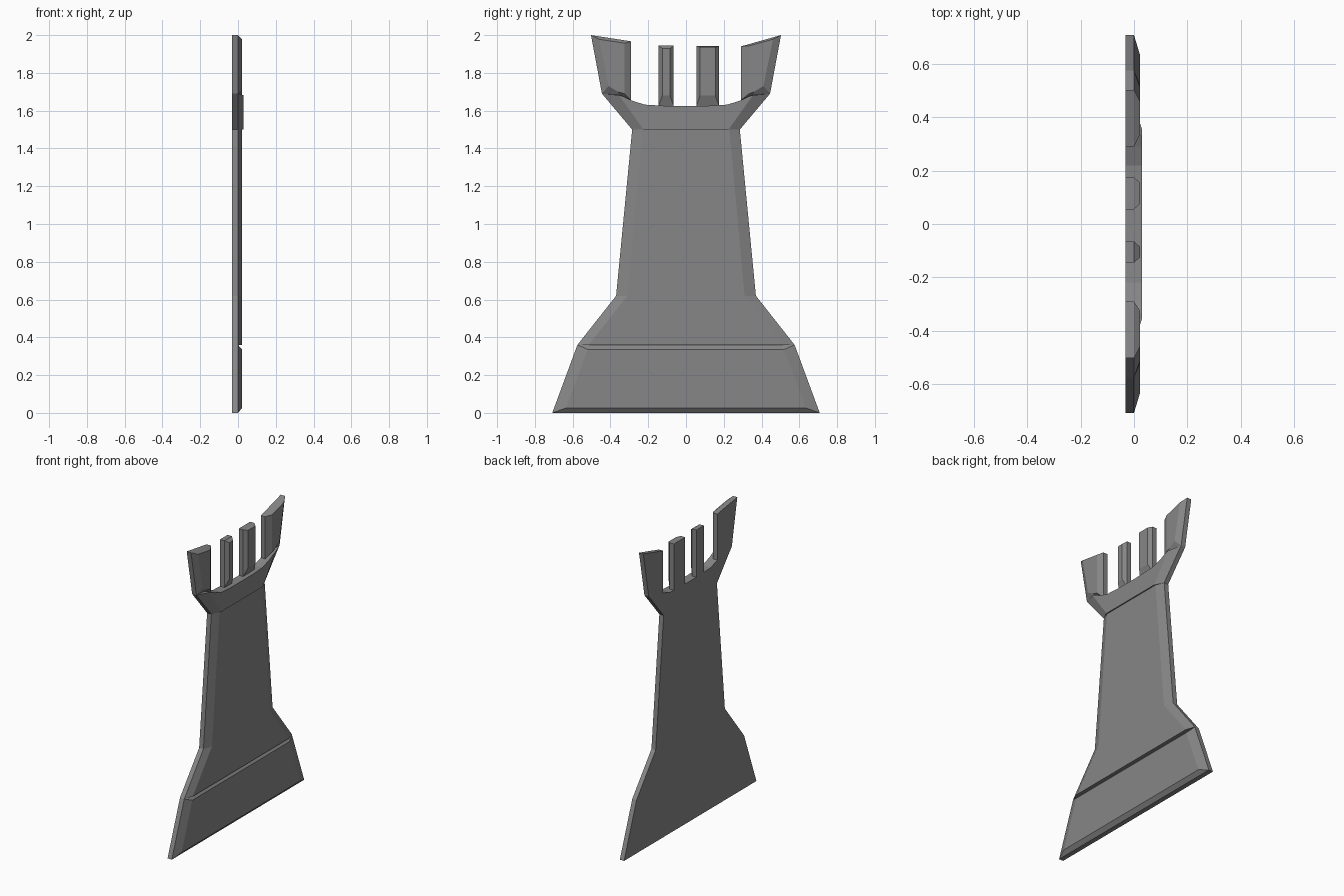
import bpy, bmesh

# dark grey for every part
dark = bpy.data.materials.new("dark_grey")
dark.diffuse_color = (0.24, 0.24, 0.24, 1)


def slab(name, outer, inner, x0, x1):
    """Solid between a (y, z) outline at x0 and a matching outline at x1."""
    bm = bmesh.new()
    a = [bm.verts.new((x0, y, z)) for y, z in outer]
    b = [bm.verts.new((x1, y, z)) for y, z in inner]
    n = len(a)
    bm.faces.new(a[::-1])
    bm.faces.new(b)
    for i in range(n):
        j = (i + 1) % n
        bm.faces.new((a[i], a[j], b[j], b[i]))
    bmesh.ops.recalc_face_normals(bm, faces=bm.faces[:])
    me = bpy.data.meshes.new(name)
    bm.to_mesh(me)
    bm.free()
    me.materials.append(dark)
    ob = bpy.data.objects.new(name, me)
    bpy.context.collection.objects.link(ob)
    return ob


def sym(half):
    """Mirror a right-hand half outline, listed bottom to top, across y = 0."""
    return half + [(-y, z) for y, z in reversed(half) if y > 0]


# tower back plate
arc = [(0.445, 1.69), (0.36, 1.684), (0.29, 1.655), (0.22, 1.632), (0.12, 1.626), (0, 1.625)]
plate = sym([(0.708, 0), (0.575, 0.36), (0.37, 0.62), (0.285, 1.5)] + arc)
slab("tower_plate", plate, plate, -0.032, 0)

# bevelled foot
slab("foot", sym([(0.708, 0), (0.575, 0.36)]), sym([(0.635, 0.026), (0.52, 0.336)]), 0, 0.022)

# bevelled shaft with flared bottom
slab("shaft", sym([(0.575, 0.36), (0.37, 0.62), (0.285, 1.5)]),
     sym([(0.515, 0.36), (0.31, 0.62), (0.23, 1.5)]), 0, 0.022)

# raised collar with a hollowed top
slab("collar", sym([(0.285, 1.5)] + arc),
     sym([(0.225, 1.5), (0.355, 1.682), (0.33, 1.675)] + arc[2:]), 0, 0.03)

# battlements: back block plus bevelled face
teeth = {
    "outer_left": ([(-0.445, 1.69), (-0.36, 1.684), (-0.29, 1.655), (-0.29, 1.967), (-0.503, 2.0)],
                   [(-0.41, 1.73), (-0.36, 1.70), (-0.325, 1.69), (-0.325, 1.957), (-0.46, 1.978)]),
    "inner_left": ([(-0.145, 1.626), (-0.065, 1.625), (-0.065, 1.945), (-0.145, 1.945)],
                   [(-0.125, 1.68), (-0.085, 1.68), (-0.085, 1.928), (-0.125, 1.928)]),
    "inner_right": ([(0.055, 1.625), (0.175, 1.626), (0.175, 1.942), (0.055, 1.942)],
                    [(0.075, 1.68), (0.155, 1.68), (0.155, 1.936), (0.075, 1.936)]),
    "outer_right": ([(0.29, 1.655), (0.36, 1.684), (0.445, 1.69), (0.503, 2.0), (0.29, 1.94)],
                    [(0.335, 1.69), (0.36, 1.70), (0.41, 1.73), (0.46, 1.978), (0.335, 1.943)]),
}
for name, (outer, inner) in teeth.items():
    slab(name + "_battlement_back", outer, outer, -0.032, 0)
    slab(name + "_battlement_face", outer, inner, 0, 0.022)
